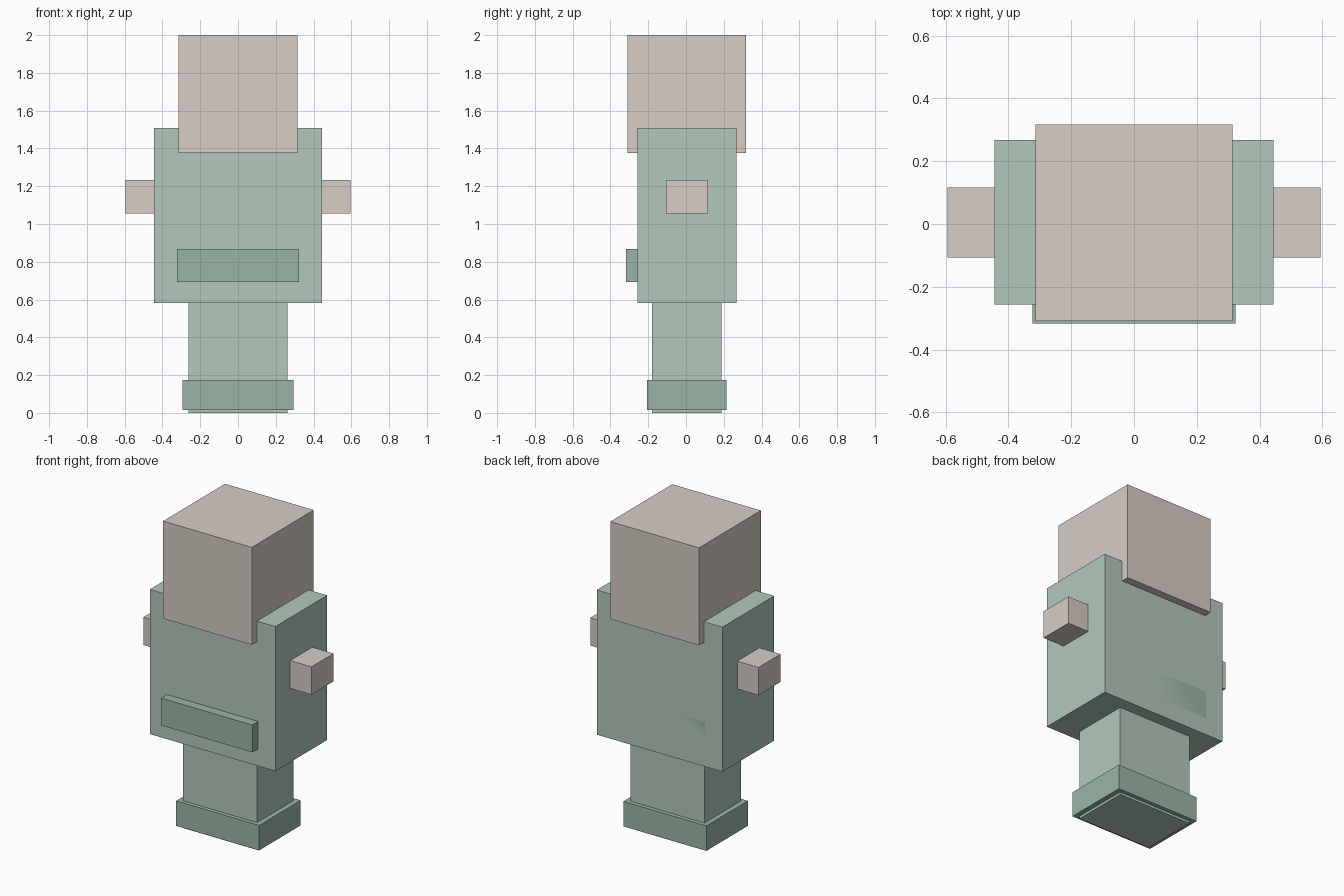
import bpy

if "Cube" in bpy.data.objects:
    bpy.data.objects.remove(bpy.data.objects["Cube"])


def material(name, color):
    m = bpy.data.materials.new(name)
    m.diffuse_color = (*color, 1)
    m.use_nodes = True
    m.node_tree.nodes["Principled BSDF"].inputs["Base Color"].default_value = m.diffuse_color
    return m


def box(name, half_x, y, z, mat):
    """Box symmetric in x, spanning the given y and z ranges."""
    bpy.ops.mesh.primitive_cube_add(size=1)
    ob = bpy.context.object
    ob.name = name
    for v in ob.data.vertices:
        v.co.x *= 2 * half_x
        v.co.y = y[1] if v.co.y > 0 else y[0]
        v.co.z = z[1] if v.co.z > 0 else z[0]
    ob.data.materials.append(mat)
    return ob


tan = material("tan", (0.68, 0.61, 0.56))
green = material("green", (0.45, 0.58, 0.50))
dark_green = material("dark_green", (0.33, 0.46, 0.39))

# Head sinks slightly into the torso
box("head", 0.314, (-0.309, 0.317), (1.376, 2.0), tan)
box("torso", 0.445, (-0.257, 0.267), (0.582, 1.508), green)
# One bar through the torso forms both arms
box("arms", 0.595, (-0.107, 0.117), (1.055, 1.233), tan)
# Belly band stands proud at the front, flush at the back
box("belly_band", 0.323, (-0.317, 0.267), (0.693, 0.868), dark_green)
# Leg block with a wider foot band around it
box("leg", 0.262, (-0.181, 0.188), (0.0, 0.60), green)
box("foot_band", 0.294, (-0.206, 0.214), (0.015, 0.175), dark_green)
